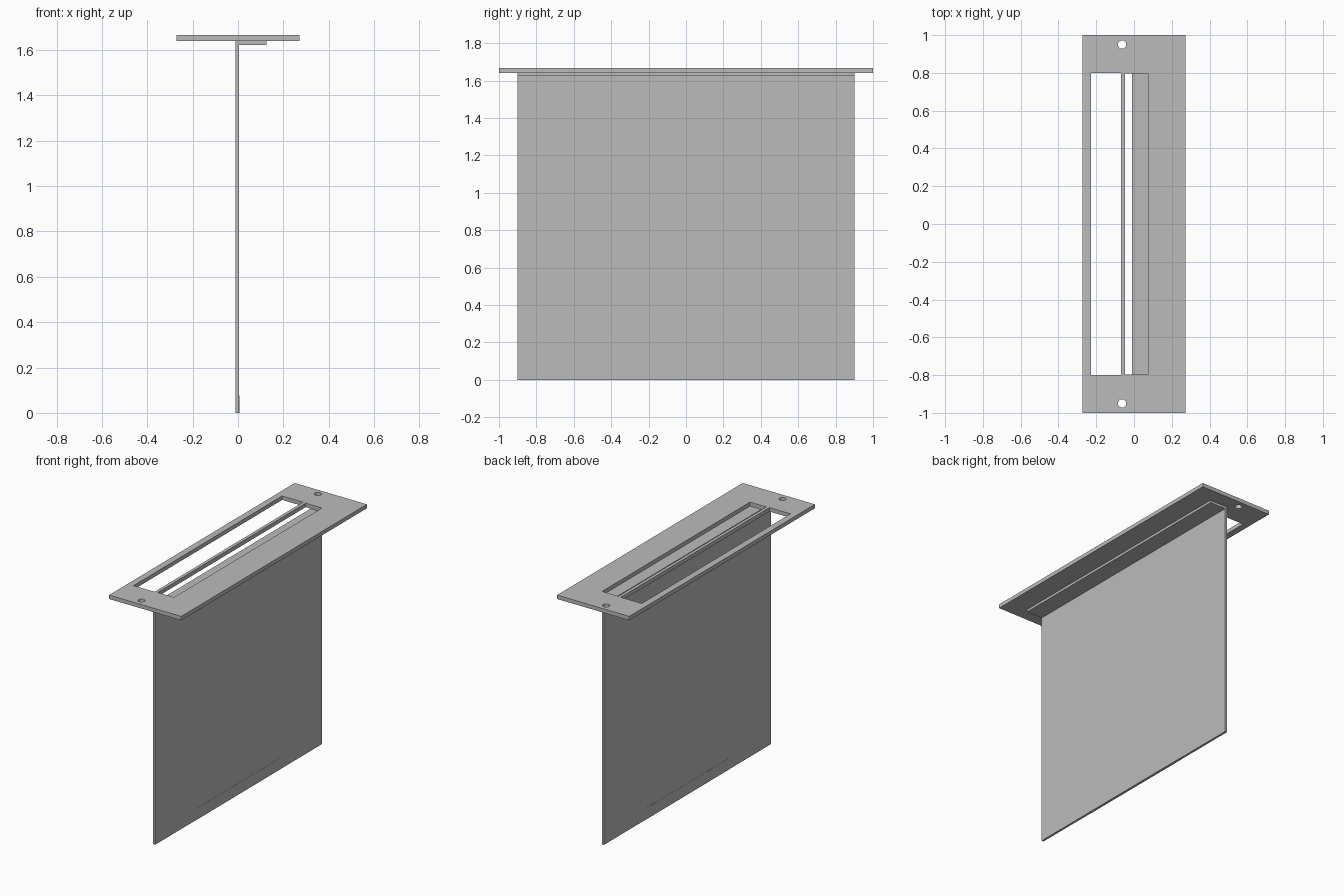
import bpy
import math

cube = bpy.data.objects.get("Cube")
if cube:
    bpy.data.objects.remove(cube, do_unlink=True)

# Single plain grey metal
GREY = (0.5, 0.5, 0.5, 1.0)
metal = bpy.data.materials.new("grey metal")
metal.use_nodes = True
metal.diffuse_color = GREY
metal.node_tree.nodes["Principled BSDF"].inputs["Base Color"].default_value = GREY


def rectangle(x0, x1, half_y):
    return [(x0, -half_y), (x1, -half_y), (x1, half_y), (x0, half_y)]


def circle(x, y, radius, sides=32):
    angles = [2 * math.pi * i / sides for i in range(sides)]
    return [(x + radius * math.cos(a), y + radius * math.sin(a)) for a in angles]


def slab(name, outlines, z0, z1):
    """Extrude a flat outline; any further outlines inside it become holes."""
    curve = bpy.data.curves.new(name + " outline", "CURVE")
    curve.dimensions = "2D"
    curve.fill_mode = "BOTH"
    curve.extrude = (z1 - z0) / 2
    for points in outlines:
        spline = curve.splines.new("POLY")
        spline.points.add(len(points) - 1)
        for point, (x, y) in zip(spline.points, points):
            point.co = (x, y, 0, 1)
        spline.use_cyclic_u = True
    helper = bpy.data.objects.new(name + " helper", curve)
    bpy.context.collection.objects.link(helper)
    bpy.context.view_layer.update()
    graph = bpy.context.evaluated_depsgraph_get()
    mesh = bpy.data.meshes.new_from_object(helper.evaluated_get(graph))
    bpy.data.objects.remove(helper, do_unlink=True)
    mesh.name = name
    mesh.materials.clear()
    mesh.materials.append(metal)
    for face in mesh.polygons:
        face.use_smooth = False
        face.material_index = 0
    obj = bpy.data.objects.new(name, mesh)
    obj.location.z = (z0 + z1) / 2
    bpy.context.collection.objects.link(obj)
    return obj


# Top plate with two long slots and a screw hole at each end
slab("top_plate", [
    rectangle(-0.272, 0.272, 1.0),
    rectangle(-0.227, -0.069, 0.8),
    rectangle(-0.047, 0.075, 0.797),
    circle(-0.063, 0.95, 0.022),
    circle(-0.063, -0.95, 0.022),
], 1.64, 1.667)

# Hanging sheet and the flange folded under the plate
slab("hanging_sheet", [rectangle(-0.01, 0.005, 0.9)], 0, 1.64)
slab("mounting_flange", [rectangle(0.005, 0.125, 0.9)], 1.623, 1.64)

# Thin strip along the bottom edge, barely proud of both sheet faces
slab("bottom_strip", [rectangle(-0.011, 0.006, 0.45)], 0, 0.077)
